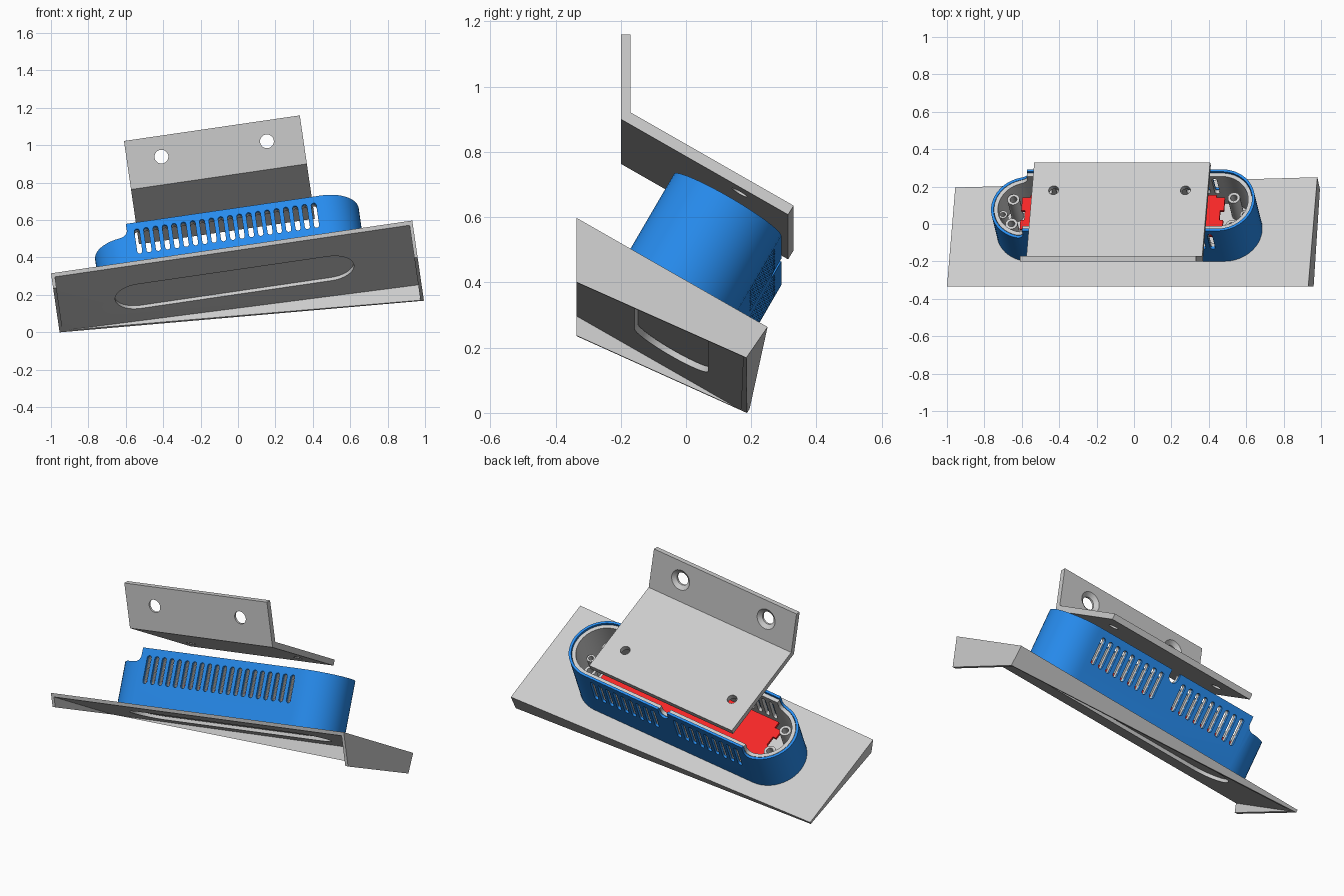
import bpy, bmesh, math
from mathutils import Matrix, Vector

if "Cube" in bpy.data.objects:
    bpy.data.objects.remove(bpy.data.objects["Cube"])

ROLL = Matrix.Rotation(math.radians(-8.28), 4, 'Y')       # frame (u, y, h)
TILT = ROLL @ Matrix.Rotation(math.radians(-30), 4, 'X')  # frame (u, v, w)
CU, CV = 0.017, -0.172                                    # case centre
BASE, RIM = 0.228, 0.553                                  # case bottom / top


def material(name, rgb):
    m = bpy.data.materials.new(name)
    m.diffuse_color = (*rgb, 1)
    m.use_nodes = True
    m.node_tree.nodes["Principled BSDF"].inputs["Base Color"].default_value = m.diffuse_color
    return m


def solid(name, lofts, frame, mat=None):
    """Each loft is a list of rings that get skinned and capped."""
    bm = bmesh.new()
    for rings in lofts:
        rv = [[bm.verts.new(frame @ Vector(p)) for p in r] for r in rings]
        n = len(rv[0])
        for a, b in zip(rv, rv[1:]):
            for i in range(n):
                j = (i + 1) % n
                bm.faces.new((a[i], a[j], b[j], b[i]))
        bm.faces.new(rv[0][::-1])
        bm.faces.new(rv[-1])
    bmesh.ops.recalc_face_normals(bm, faces=bm.faces)
    me = bpy.data.meshes.new(name)
    bm.to_mesh(me)
    bm.free()
    ob = bpy.data.objects.new(name, me)
    bpy.context.collection.objects.link(ob)
    if mat:
        me.materials.append(mat)
    return ob


def activate(ob):
    bpy.ops.object.select_all(action='DESELECT')
    ob.select_set(True)
    bpy.context.view_layer.objects.active = ob


def cut(ob, *cutters):
    activate(ob)
    for c in cutters:
        mod = ob.modifiers.new("cut", 'BOOLEAN')
        mod.operation, mod.solver, mod.object = 'DIFFERENCE', 'EXACT', c
        bpy.ops.object.modifier_apply(modifier=mod.name)


def stadium(cx, cy, half, r, n=24):
    """Slot outline along the first axis."""
    pts = []
    for s in (1, -1):
        for i in range(n + 1):
            a = s * math.pi / 2 * -1 + (math.pi * i / n) if s > 0 else math.pi / 2 + math.pi * i / n
            pts.append((cx + s * half + r * math.cos(a), cy + r * math.sin(a)))
    return pts


def circle(cx, cy, r, n=24):
    return [(cx + r * math.cos(2 * math.pi * i / n), cy + r * math.sin(2 * math.pi * i / n)) for i in range(n)]


def along_w(pts, w):
    return [(a, b, w) for a, b in pts]


def along_v(pts, v):
    return [(a, v, b) for a, b in pts]


def along_u(pts, u):
    return [(u, a, b) for a, b in pts]


blue = material("case_blue", (0.02, 0.26, 0.85))
red = material("board_red", (0.9, 0.02, 0.02))
helpers = []


def cutter(name, lofts, frame):
    c = solid(name, lofts, frame)
    c.hide_render = True
    helpers.append(c)
    return c


# Wedge-shaped base cover: hollow underneath, open at the front
base = solid("base_cover", [[
    along_u([(-.335, .456), (.195, .150), (.187, .137), (-.335, .375)], -.944),
    along_u([(-.335, .457), (.250, .1195), (.185, .024), (-.335, .258)], 1.008)]], ROLL)
hollow = cutter("hollow_cutter", [[
    along_u([(-.435, .492), (.168, .1437), (-.08, -.286), (-.435, -.3)], -.926),
    along_u([(-.435, .492), (.223, .112), (-.03, -.326), (-.435, -.3)], .99)]], ROLL)
opening = cutter("opening_cutter", [[along_w(stadium(CU + .003, CV, .515, .13), w) for w in (.15, .3)]], TILT)
cut(base, hollow, opening)

# Cutters shared by the case and its inner tray
slot_u = [0.0205 + (i - 9.5) * .0503 for i in range(20)]


def vent(u, v0, v1):
    half, r, n = .0635, .0135, 8
    pts = [(b + u, a) for a, b in stadium(.4365, 0, half, r, n)]
    return [along_v(pts, v0), along_v(pts, v1)]


vents = cutter("vent_cutter",
               [vent(u, -.42, CV - .05) for u in slot_u] +
               [vent(u, CV + .05, .08) for i, u in enumerate(slot_u) if i not in (9, 10)], TILT)
arc = [(-.55 + .04 * math.sin(t), .513 - .04 * math.cos(t)) for t in [i * math.pi / 16 for i in range(9)]]
step_pts = [(-1, .473)] + arc + [(-.51, .7), (-1, .7)]
step = cutter("step_cutter", [[along_v(step_pts, v) for v in (-.5, .2)]], TILT)
notch_pts = [(.0205 + b, a) for a, b in stadium(.58, 0, .06, .03, 12)]
notch = cutter("notch_cutter", [[along_v(notch_pts, v) for v in (CV + .1, .1)]], TILT)

# Outer case shell
case = solid("case_shell", [[along_w(stadium(CU, CV, .527, .19), w) for w in (BASE, RIM)]], TILT, blue)
case_in = cutter("case_inner_cutter", [[along_w(stadium(CU, CV, .527, .176), w) for w in (.1, .7)]], TILT)
cut(case, case_in, vents, step, notch)

# Inner tray with floor
tray = solid("inner_tray", [[along_w(stadium(CU, CV, .527, .174), w) for w in (BASE + .001, RIM - .012)]], TILT)
tray_in = cutter("tray_inner_cutter", [[along_w(stadium(CU, CV, .527, .153), w) for w in (.25, .7)]], TILT)
cut(tray, tray_in, vents, step, notch)

# Screw posts inside the tray ends
posts = []
for u, v, r, top in [(-.59, .075, .033, .43), (-.59, -.075, .033, .43), (-.645, 0, .024, .40),
                     (.60, .085, .033, .43), (.60, -.085, .033, .43), (.66, 0, .024, .40)]:
    o, i = circle(u, CV + v, r), circle(u, CV + v, r * .55)
    posts.append([along_w(o, .245), along_w(o, top), along_w(i, top), along_w(i, .3)])
post_ob = solid("screw_posts", posts, TILT)

# Circuit board with notched ends
end = [(.50, -.125), (.50, -.085), (.545, -.085), (.545, -.03), (.525, -.03),
       (.525, .03), (.545, .03), (.545, .11), (.50, .11), (.50, .125)]
outline = [(a, CV + b) for a, b in end] + [(-a - .005, CV + b) for a, b in reversed(end)]
solid("circuit_board", [[along_w(outline, w) for w in (.375, .39)]], TILT, red)

# Bent mounting bracket
bracket = solid("mounting_bracket", [[along_u([
    (-.2, 1.10), (-.17, 1.10), (-.17, .859), (.33, .570), (.313, .542), (-.2, .838)], u)
    for u in (-.456, .494)]], ROLL)
wall_holes = cutter("wall_hole_cutter", [
    [along_v(circle(u, .988, r), y) for r, y in ((.037, -.25), (.037, -.188), (.066, -.165))]
    for u in (-.27, .30)], ROLL)
plate_holes = cutter("plate_hole_cutter", [
    [along_w(circle(u, CV, .027), w) for w in (.55, .75)] for u in (-.339, .373)], TILT)
cut(bracket, wall_holes, plate_holes)

for c in helpers:
    bpy.data.objects.remove(c)
for ob in (base, case, tray, post_ob, bracket):
    activate(ob)
    bpy.ops.object.shade_smooth_by_angle(angle=math.radians(30))
